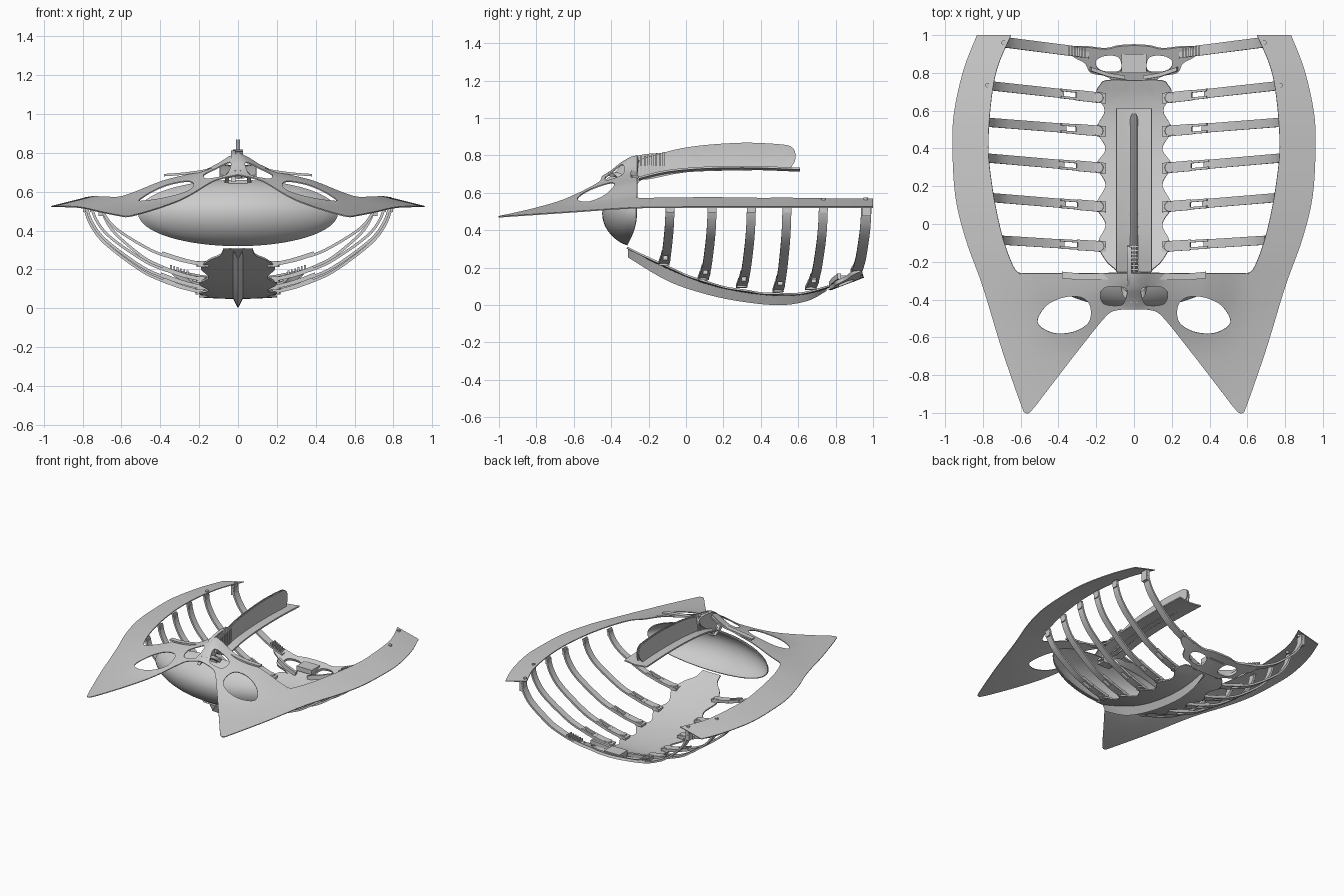
import bpy, bmesh, math
from mathutils import Vector
from mathutils.geometry import delaunay_2d_cdt

if "Cube" in bpy.data.objects:
    bpy.data.objects.remove(bpy.data.objects["Cube"])


def spline(pts, n=6, closed=False):
    """Catmull-Rom through pts; a repeated point makes a corner."""
    out, m = [], len(pts)
    for i in range(m if closed else m - 1):
        g = lambda k: Vector(pts[k % m] if closed else pts[max(0, min(m - 1, k))])
        a, b, c, d = g(i - 1), g(i), g(i + 1), g(i + 2)
        if (b - c).length < 1e-6:
            continue
        for j in range(n):
            t = j / n
            out.append(b + (c - a) * t / 2 + (2 * a - 5 * b + 4 * c - d) * t * t / 2
                       + (3 * b - a - 3 * c + d) * t ** 3 / 2)
    return out if closed else out + [Vector(pts[-1])]


def table(pts):
    """Smooth lookup function from (t, value) points."""
    s = spline(pts, 8)
    def f(t):
        if t <= s[0][0]:
            return s[0][1]
        for p, q in zip(s, s[1:]):
            if t <= q[0]:
                return p[1] + (q[1] - p[1]) * (t - p[0]) / max(1e-9, q[0] - p[0])
        return s[-1][1]
    return f


def step(a, b, t):
    t = max(0, min(1, (t - a) / (b - a)))
    return t * t * (3 - 2 * t)


def thicken(bm, thick):
    bmesh.ops.recalc_face_normals(bm, faces=bm.faces[:])
    bm.normal_update()
    nor = {v.co.to_tuple(6): v.normal.copy() for v in bm.verts}
    geom = bmesh.ops.extrude_face_region(bm, geom=bm.faces[:], use_keep_orig=True)['geom']
    for v in geom:
        if isinstance(v, bmesh.types.BMVert):
            v.co += nor[v.co.to_tuple(6)] * thick


def finish(bm, name, mirror=False):
    if mirror:
        g = bmesh.ops.duplicate(bm, geom=bm.verts[:] + bm.edges[:] + bm.faces[:])['geom']
        for v in g:
            if isinstance(v, bmesh.types.BMVert):
                v.co.x *= -1
    bmesh.ops.recalc_face_normals(bm, faces=bm.faces[:])
    me = bpy.data.meshes.new(name)
    bm.to_mesh(me)
    bm.free()
    ob = bpy.data.objects.new(name, me)
    bpy.context.collection.objects.link(ob)
    bpy.ops.object.select_all(action='DESELECT')
    ob.select_set(True)
    bpy.context.view_layer.objects.active = ob
    bpy.ops.object.shade_smooth_by_angle(angle=math.radians(35))


def plate(name, loops, fmap, thick, cell=0.05):
    """Fill outline and holes, cut into cells, bend with fmap, thicken."""
    pts, segs = [], []
    for lp in loops:
        k = len(pts)
        pts += [Vector((p[0], p[1])) for p in lp]
        segs += [(k + i, k + (i + 1) % len(lp)) for i in range(len(lp))]
    co, _, tris, *_ = delaunay_2d_cdt(pts, segs, [], 0, 1e-5)

    def inside(c):
        hit = False
        for i, j in segs:
            p, q = pts[i], pts[j]
            if (p.y > c.y) != (q.y > c.y) and c.x < p.x + (c.y - p.y) * (q.x - p.x) / (q.y - p.y):
                hit = not hit
        return hit

    bm = bmesh.new()
    vs = [bm.verts.new((p.x, p.y, 0)) for p in co]
    for t in tris:
        if inside(sum((co[i] for i in t), Vector((0, 0))) / 3):
            bm.faces.new([vs[i] for i in t])
    bmesh.ops.delete(bm, geom=[v for v in vs if not v.link_faces], context='VERTS')
    n = int(1 / cell)
    for i in range(-n, n + 1):
        for ax in ((1, 0, 0), (0, 1, 0)):
            bmesh.ops.bisect_plane(bm, geom=bm.verts[:] + bm.edges[:] + bm.faces[:], dist=1e-5,
                                   plane_co=Vector(ax) * (i * cell + 0.003), plane_no=ax)
    bmesh.ops.remove_doubles(bm, verts=bm.verts[:], dist=1e-4)
    for v in bm.verts:
        v.co = fmap(v.co.x, v.co.y)
    thicken(bm, thick)
    finish(bm, name)


def sym(half):
    return list(half) + [(-p[0], p[1]) for p in reversed(half) if abs(p[0]) > 1e-6]


def surface(name, nu, nv, f, thick=0):
    bm = bmesh.new()
    g = [[bm.verts.new(f(i / nu, j / nv)) for j in range(nv + 1)] for i in range(nu + 1)]
    for i in range(nu):
        for j in range(nv):
            bm.faces.new((g[i][j], g[i + 1][j], g[i + 1][j + 1], g[i][j + 1]))
    bmesh.ops.remove_doubles(bm, verts=bm.verts[:], dist=1e-4)
    if thick:
        thicken(bm, thick)
    finish(bm, name)


def strap(bm, path, w, t):
    """Rectangular strip along a path, wide in y."""
    rings = []
    for i, p in enumerate(path):
        d = path[min(i + 1, len(path) - 1)] - path[max(i - 1, 0)]
        n = Vector((-d.z, 0, d.x)).normalized() * t / 2
        y = Vector((0, w / 2, 0))
        rings.append([bm.verts.new(p + k) for k in (n + y, n - y, -n - y, -n + y)])
    for a, b in zip(rings, rings[1:]):
        for k in range(4):
            bm.faces.new((a[k - 1], a[k], b[k], b[k - 1]))
    bm.faces.new(rings[0])
    bm.faces.new(rings[-1][::-1])


def box(bm, c, s):
    for v in bmesh.ops.create_cube(bm, size=1)['verts']:
        v.co = Vector((v.co.x * s[0], v.co.y * s[1], v.co.z * s[2])) + Vector(c)


# side rails joined by the bridge, one bent sheet
inner = [(.55, -.26), (.60, -.26), (.64, -.22), (.70, -.05), (.75, .2), (.77, .45), (.735, .78), (.65, 1), (.65, 1)]
outer = [(.83, 1), (.83, 1), (.90, .82), (.95, .6), (.96, .42), (.945, .15), (.89, -.08), (.80, -.33), (.70, -.66),
         (.60, -.95), (.575, -1), (.54, -.985), (.45, -.87), (.28, -.65), (.15, -.49), (.09, -.455), (0, -.45)]
half = spline([(0, -.26)] + inner + outer, 6)
out_x = table([(y, x) for x, y in reversed(outer[1:11])])
out_z = table([(-1, .468), (-.6, .495), (-.3, .515), (0, .52), (1, .52)])
slope = table([(-1, .1), (-.7, .15), (-.45, .2), (-.28, .24), (0, .25), (1, .25)])


def sheet(x, y):
    a = abs(x)
    z = out_z(y) + slope(y) * max(0, out_x(y) - a)
    if y < -.2:
        z += .03 * step(.6, .35, a) * step(-.7, -.35, y)
        z += .05 * math.exp(-(a / .1) ** 2) * step(-.45, -.28, y)
    return Vector((x, y, z))


big = [(.51, -.52), (.46, -.43), (.36, -.385), (.27, -.39), (.23, -.44), (.24, -.52), (.32, -.57), (.43, -.575)]
small = [(.04, -.34), (.13, -.33), (.175, -.36), (.16, -.42), (.08, -.43), (.05, -.41)]
holes = [spline([(s * x, y) for x, y in h], 5, True) for h in (big, small) for s in (1, -1)]
plate("rail_and_bridge_sheet", [sym(half)] + holes, sheet, .006)


# lens-shaped shell under the bridge
def lens(u, v):
    a, r = u * math.tau, v
    x, s = .51 * r * math.cos(a), r * math.sin(a)
    rim = -.262 - .05 * (s * s if s < 0 else .4 * s * s)
    return Vector((x, rim - .18 * max(0, 1 - r * r) ** .8, .49 + .165 * s))


surface("lens_shell", 64, 16, lens, .006)

# top fin: base plate, blade, hinge
fin_z = table([(-.25, .665), (-.1, .70), (.1, .718), (.35, .722), (.62, .712)])
plate("fin_base", [[(-.095, -.25), (.095, -.25), (.095, .61), (-.095, .61)]],
      lambda x, y: Vector((x, y, fin_z(y) + .012 * (abs(x) / .095))), .01)
blade = spline([(-.25, .67), (-.27, .76), (-.12, .815), (.05, .85), (.3, .868), (.5, .86), (.565, .845), (.585, .81),
                (.58, .765), (.55, .722), (.55, .722), (.3, .72), (0, .71)], 5, True)
for k, s in enumerate((.010, -.010)):
    plate("fin_blade_" + "ab"[k], [blade], lambda a, b, s=s: Vector(
        (s * (.35 + 1.2 * step(.80, .71, b)), a, b)), .006)
prow = spline([(-.445, .65), (-.33, .68), (-.28, .61), (-.25, .66), (-.13, .75), (-.13, .81), (-.29, .79), (-.38, .71)],
              5, True)
plate("hinge_web", [prow], lambda a, b: Vector((-.012, a, b)), .024)
bm = bmesh.new()
for i in range(8):
    box(bm, (0, -.26 + i * .02, .735 + i * .004), (.05, .01, .11))
finish(bm, "hinge_spring_fins")
bm = bmesh.new()
strap(bm, spline([(.03, -.27, .77), (.12, -.275, .72), (.26, -.28, .695), (.38, -.27, .685)]), .035, .012)
strap(bm, spline([(.01, -.4, .70), (.05, -.36, .69), (.06, -.28, .63)]), .04, .02)
box(bm, (.0, -.3, .64), (.1, .06, .04))
finish(bm, "hinge_struts", True)

# breastplate with scalloped edges
st = [(0, .76), (.14, .76), (.18, .735), (.2, .68), (.155, .6), (.2, .5), (.15, .4), (.2, .31), (.15, .21), (.2, .1),
      (.15, 0), (.19, -.1), (.15, -.19), (.09, -.25), (.075, -.31), (.075, -.31), (0, -.31)]
st_z = table([(-.31, .31), (-.1, .205), (.1, .125), (.3, .078), (.5, .058), (.65, .068), (.76, .1)])
plate("breastplate", [sym(spline(st, 5))], lambda x, y: Vector((x, y, st_z(y) + .2 * x * x)), .01)

# V-shaped keel below the breastplate
keel_z = table([(-.31, .255), (-.1, .13), (.1, .06), (.3, .018), (.5, 0), (.65, .022), (.75, .075)])


def keel(u, v):
    y, s = -.31 + 1.06 * u, 2 * v - 1
    return Vector((.03 * s, y, keel_z(y) + (st_z(y) - keel_z(y)) * abs(s)))


surface("keel", 40, 8, keel)

# ribs with slotted clips: (lower y, top y, lower z, top x)
shape = [(0, 0), (.2, .065), (.37, .15), (.55, .27), (.83, .56), (.95, .78), (1, 1)]
for i, (yb, yt, zb, xt) in enumerate([(.665, .735, .085, .79), (.49, .54, .07, .795), (.295, .35, .095, .785),
                                      (.09, .14, .135, .76), (-.12, -.085, .215, .71)]):
    path = [Vector((.15 + (xt - .15) * u, yb + (yt - yb) * u, zb + (.545 - zb) * v)) for u, v in spline(shape, 8)]
    part = lambda a, b: [p for p in path if a <= p.x <= b]
    up = Vector((0, 0, .006))
    bm = bmesh.new()
    strap(bm, part(.36, 1), .048, .014)
    finish(bm, f"rib_{i + 1}", True)
    bm = bmesh.new()
    strap(bm, [p + up for p in part(.14, .31)], .056, .02)
    for s in (-.019, .019):
        strap(bm, [p + Vector((0, s, .006)) for p in part(.27, .4)], .013, .022)
    r = bmesh.ops.create_cone(bm, cap_ends=True, segments=16, radius1=.03, radius2=.026, depth=.03)
    for v in r['verts']:
        v.co += path[3] + up
    box(bm, path[-1] - Vector((.008, 0, .03)), (.02, .04, .04))
    finish(bm, f"rib_clip_{i + 1}", True)

# front rib
path = [Vector((.24 + .47 * u, .905 + .06 * u, .165 + .39 * v)) for u, v in spline(shape, 8)]
bm = bmesh.new()
strap(bm, path, .055, .014)
box(bm, path[-1] - Vector((.006, 0, .04)), (.03, .05, .08))
finish(bm, "front_rib", True)

# collar frame with openings
cl = [(0, .765), (.12, .765), (.12, .765), (.16, .785), (.23, .80), (.26, .85), (.32, .885), (.33, .93), (.25, .935),
      (.15, .925), (.08, .94), (0, .945)]
ch = [(.07, .81), (.14, .80), (.19, .82), (.2, .865), (.15, .89), (.08, .88)]
plate("collar_frame", [sym(spline(cl, 5))] + [spline([(s * x, y) for x, y in ch], 4, True) for s in (1, -1)],
      lambda x, y: Vector((x, y, .095 + .38 * (y - .76) + .35 * x * x)), .02)
bm = bmesh.new()
for k in range(6):
    box(bm, (.26 + k * .017, .905 + k * .003, .178 + k * .006), (.009, .05, .03))
box(bm, (.03, .85, .14), (.07, .10, .035))
strap(bm, [Vector((.05, .775, .11)), Vector((.14, .79, .13)), Vector((.23, .82, .155))], .02, .03)
finish(bm, "collar_ratchet", True)

# rail bolts
bm = bmesh.new()
for x, y in ((.69, .96), (.775, .735)):
    r = bmesh.ops.create_cone(bm, cap_ends=True, segments=16, radius1=.012, radius2=.012, depth=.03)
    for v in r['verts']:
        v.co += sheet(x, y)
finish(bm, "rail_bolts", True)
